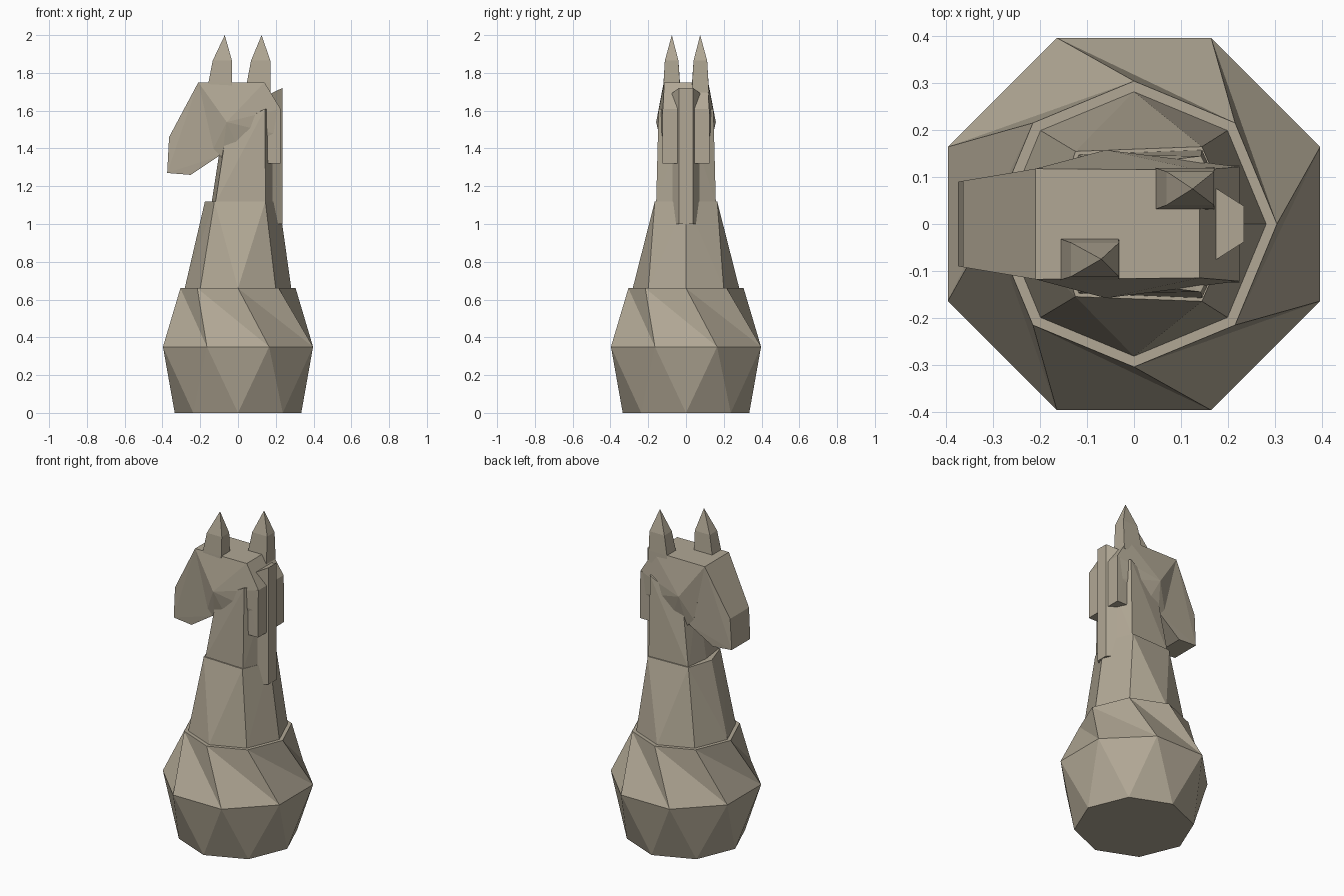
import bpy, bmesh
from math import cos, sin, radians

if "Cube" in bpy.data.objects:
    bpy.data.objects.remove(bpy.data.objects["Cube"])

stone = bpy.data.materials.new("warm_stone")
stone.diffuse_color = (0.44, 0.39, 0.30, 1)
stone.use_nodes = True
stone.node_tree.nodes["Principled BSDF"].inputs["Base Color"].default_value = stone.diffuse_color


def finish(name, bm):
    bmesh.ops.recalc_face_normals(bm, faces=bm.faces)
    mesh = bpy.data.meshes.new(name)
    bm.to_mesh(mesh)
    bm.free()
    mesh.materials.append(stone)
    bpy.context.collection.objects.link(bpy.data.objects.new(name, mesh))


def hull(name, points):
    """Faceted convex solid around a set of points."""
    bm = bmesh.new()
    for p in points:
        bm.verts.new(p)
    res = bmesh.ops.convex_hull(bm, input=bm.verts)
    junk = [v for v in bm.verts if not v.link_faces]
    bmesh.ops.delete(bm, geom=junk, context='VERTS')
    bmesh.ops.dissolve_limit(bm, angle_limit=radians(0.5), verts=bm.verts, edges=bm.edges)
    finish(name, bm)


def octagon(r, z, turn=0.0):
    return [(r * cos(radians(45 * i + turn)), r * sin(radians(45 * i + turn)), z)
            for i in range(8)]


def both(points):
    """Mirror (x, y, z) points across the y = 0 plane."""
    return [(x, s * y, z) for x, y, z in points for s in (1, -1)]


# Flared foot: short octagonal plinth widening into an antiprism
hull("foot", octagon(0.335, 0) + octagon(0.342, 0.06) + octagon(0.43, 0.35, 22.5))

# Twisted collar: triangle band between two octagons
bm = bmesh.new()
low = [bm.verts.new(p) for p in octagon(0.43, 0.35, 22.5)]
top = [bm.verts.new(p) for p in octagon(0.305, 0.66)]
for i in range(8):
    bm.faces.new((low[i], top[i], top[i - 1]))
    bm.faces.new((low[i], top[i - 1], low[i - 1]))
bm.faces.new(top)
bm.faces.new(low[::-1])
finish("twisted_collar", bm)

# Neck: eight-sided below, six-sided above
hull("lower_neck", octagon(0.282, 0.66) + [(-0.175, 0, 1.12), (0.217, 0, 1.12)]
     + both([(-0.125, 0.155, 1.12), (0.145, 0.165, 1.12)]))
hull("upper_neck", [(-0.14, 0, 1.11), (0.215, 0, 1.11), (-0.08, 0, 1.5), (0.215, 0, 1.6)]
     + both([(-0.12, 0.148, 1.11), (0.145, 0.158, 1.11),
             (-0.06, 0.12, 1.5), (0.143, 0.145, 1.61)]))

# Head with a raised point on each cheek
hull("head", both([(-0.21, 0.118, 1.75), (0.14, 0.115, 1.75), (0.225, 0.122, 1.61),
                   (0.225, 0.12, 1.47), (0.03, 0.115, 1.345), (-0.085, 0.11, 1.35),
                   (-0.13, 0.11, 1.40), (-0.06, 0.158, 1.54)]))
hull("head_back", both([(0.145, 0.125, 1.32), (0.225, 0.125, 1.32),
                        (0.225, 0.124, 1.61), (0.145, 0.125, 1.60)]))
hull("snout", both([(-0.21, 0.118, 1.75), (-0.365, 0.092, 1.46), (-0.375, 0.09, 1.27),
                    (-0.25, 0.095, 1.26), (-0.10, 0.11, 1.36), (-0.08, 0.112, 1.6)]))

# Mane: tapered strip down the back of the neck
hull("mane", both([(0.172, 0.078, 1.69), (0.235, 0.038, 1.72),
                   (0.172, 0.078, 1.0), (0.235, 0.038, 1.0)]))

# Staggered pointed ears
for name, x, y, s, tip in (("right_ear", -0.095, -0.075, -1, -0.07),
                           ("left_ear", 0.108, 0.075, 1, 0.125)):
    pts = [(tip, y, 2.0)]
    for hx, inner, outer, cx, z in ((0.064, 0.03, 0.122, x, 1.68),
                                    (0.061, 0.032, 0.119, x, 1.75),
                                    (0.051, 0.04, 0.112, x + 0.012, 1.865)):
        pts += [(cx + k * hx, s * w, z) for k in (-1, 1) for w in (inner, outer)]
    hull(name, pts)
